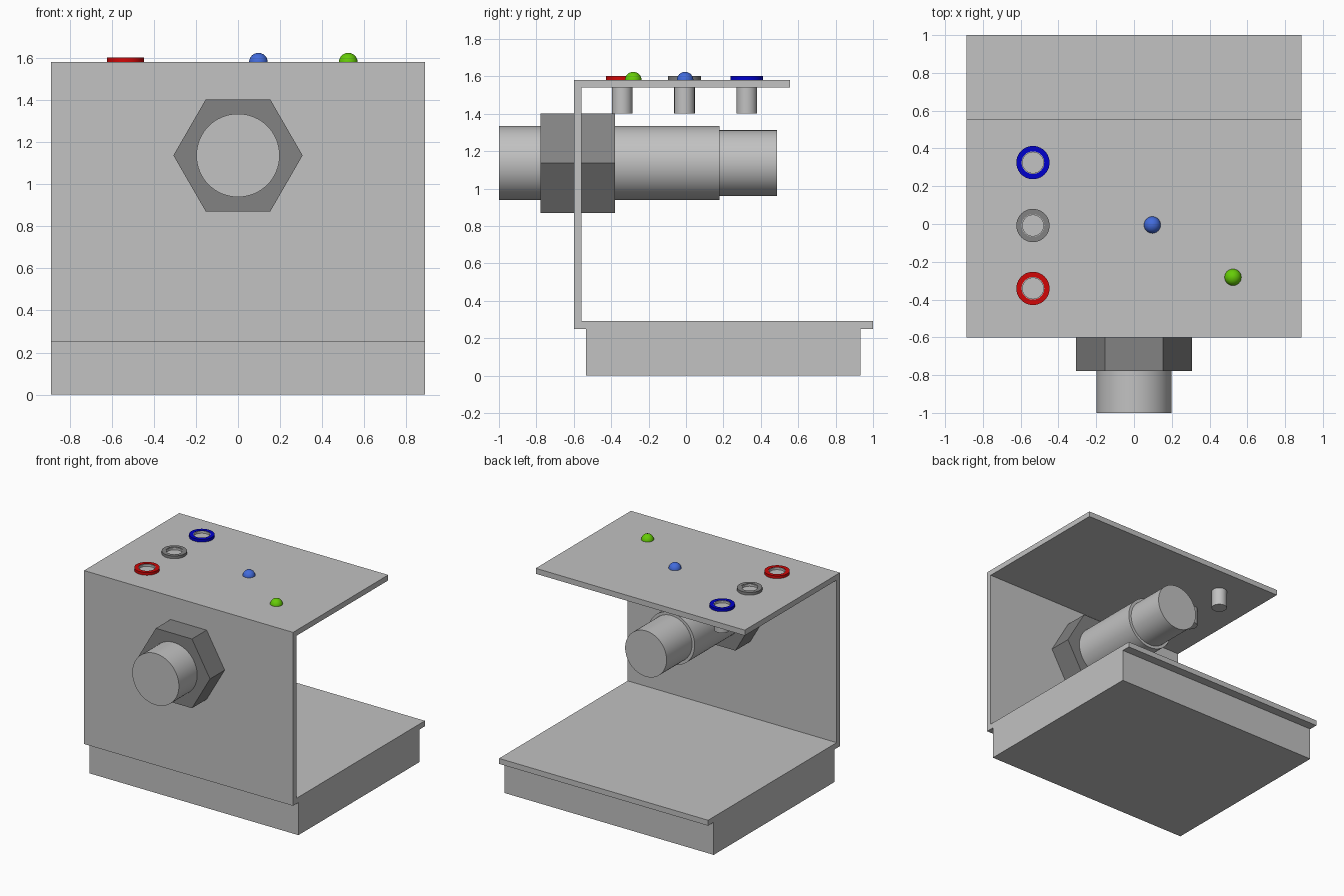
import bpy, bmesh, math

if "Cube" in bpy.data.objects:
    bpy.data.objects.remove(bpy.data.objects["Cube"])

def lin(c):
    return c / 12.92 if c <= 0.04045 else ((c + 0.055) / 1.055) ** 2.4

def mat(name, r, g, b):
    m = bpy.data.materials.new(name)
    m.diffuse_color = (lin(r), lin(g), lin(b), 1)
    m.use_nodes = True
    m.node_tree.nodes["Principled BSDF"].inputs["Base Color"].default_value = m.diffuse_color
    return m

SILVER = mat("silver", 0.76, 0.76, 0.76)
GREY = mat("mid_grey", 0.51, 0.51, 0.51)
RED = mat("red", 0.82, 0.03, 0.03)
BLUE = mat("deep_blue", 0.0, 0.0, 0.8)
LIGHT_BLUE = mat("lamp_blue", 0.26, 0.42, 0.86)
GREEN = mat("lamp_green", 0.4, 0.8, 0.03)

def finish(name, bm, material, smooth=False):
    bmesh.ops.recalc_face_normals(bm, faces=bm.faces)
    me = bpy.data.meshes.new(name)
    bm.to_mesh(me)
    bm.free()
    me.materials.append(material)
    if smooth:
        me.shade_smooth()
        me.set_sharp_from_angle(angle=math.radians(35))
    ob = bpy.data.objects.new(name, me)
    bpy.context.collection.objects.link(ob)
    return ob

def extrude_x(name, profile, half, material):
    """Extrude a closed (y, z) profile from -half to +half in x."""
    bm = bmesh.new()
    a = [bm.verts.new((-half, y, z)) for y, z in profile]
    b = [bm.verts.new((half, y, z)) for y, z in profile]
    n = len(profile)
    bm.faces.new(a)
    bm.faces.new(b)
    for i in range(n):
        j = (i + 1) % n
        bm.faces.new((a[i], a[j], b[j], b[i]))
    return finish(name, bm, material)

def lathe(name, profile, sides, loc, axis, material, smooth=True, closed=False):
    """Spin a (radius, height) profile about the y or z axis."""
    bm = bmesh.new()
    rings = []
    for r, h in profile:
        ring = []
        for k in range(sides):
            t = 2 * math.pi * k / sides
            c, s = r * math.cos(t), r * math.sin(t)
            p = (c, h, s) if axis == 'Y' else (c, s, h)
            ring.append(bm.verts.new([p[i] + loc[i] for i in range(3)]))
        rings.append(ring)
    pairs = list(zip(rings, rings[1:]))
    if closed:
        pairs.append((rings[-1], rings[0]))
    else:
        bm.faces.new(rings[0])
        bm.faces.new(rings[-1])
    for a, b in pairs:
        for k in range(sides):
            j = (k + 1) % sides
            bm.faces.new((a[k], a[j], b[j], b[k]))
    return finish(name, bm, material, smooth)

# Base block and folded sheet bracket
W = 0.888
extrude_x("base_block", [(-0.535, 0), (0.932, 0), (0.932, 0.25), (-0.535, 0.25)], W, SILVER)
extrude_x("bracket", [(-0.6, 0.25), (1.0, 0.25), (1.0, 0.292), (-0.56, 0.292),
                      (-0.56, 1.54), (0.555, 1.54), (0.555, 1.582), (-0.6, 1.582)], W, SILVER)

# Stepped sensor barrel through the wall, with a hex nut on each side
AX = (0, 0, 1.137)
lathe("sensor_barrel", [(0.198, -1.0), (0.198, 0.178), (0.176, 0.178), (0.176, 0.487)],
      64, AX, 'Y', SILVER)
for name, y0, y1 in (("front_nut", -0.778, -0.6), ("rear_nut", -0.56, -0.38)):
    lathe(name, [(0.307, y0), (0.307, y1)], 6, AX, 'Y', GREY, smooth=False)

# Sockets: coloured collar, thin liner and a post below the top plate
for tag, y, m in (("red", -0.341, RED), ("grey", -0.008, GREY), ("blue", 0.325, BLUE)):
    at = (-0.535, y, 0)
    lathe(tag + "_collar", [(0.088, 1.575), (0.088, 1.603), (0.060, 1.603), (0.060, 1.575)],
          40, at, 'Z', m, closed=True)
    lathe(tag + "_liner", [(0.060, 1.575), (0.060, 1.6), (0.055, 1.6), (0.055, 1.575)],
          40, at, 'Z', SILVER, closed=True)
    lathe(tag + "_post", [(0.055, 1.403), (0.055, 1.584)], 40, at, 'Z', SILVER)

# Indicator lamps set into the top plate
for name, x, y, m in (("blue_lamp", 0.097, -0.005, LIGHT_BLUE), ("green_lamp", 0.524, -0.282, GREEN)):
    prof = [(0.0445 * math.cos(a), 1.58 + 0.0445 * math.sin(a))
            for a in (math.radians(d) for d in (-40, -20, 0, 15, 30, 45, 60, 75, 86))]
    lathe(name, prof, 32, (x, y, 0), 'Z', m)
